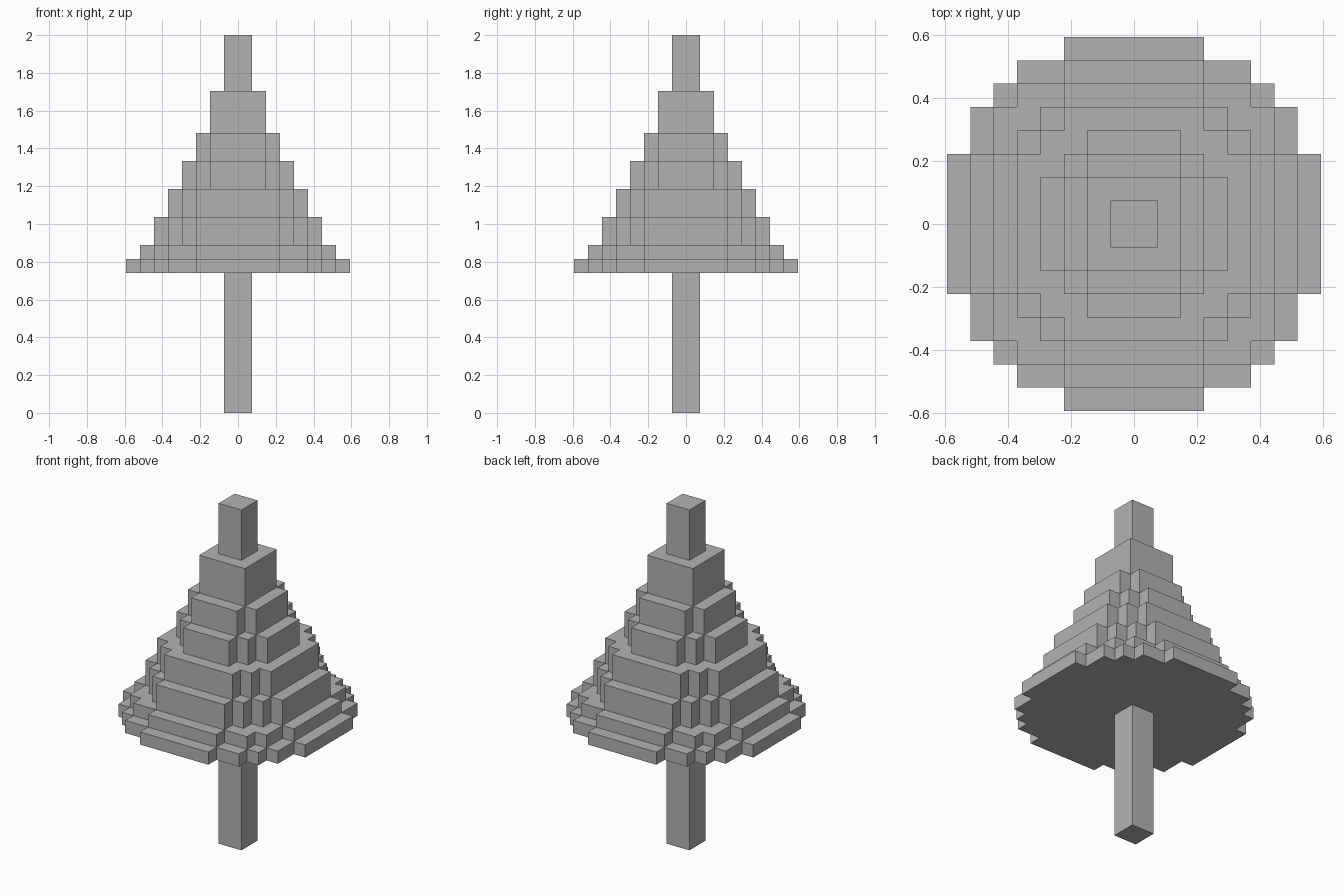
import bpy
import bmesh

cube = bpy.data.objects.get("Cube")
if cube:
    bpy.data.objects.remove(cube, do_unlink=True)

UNIT = 2 / 27  # edge length of one block

grey = bpy.data.materials.new("plain grey")
grey.use_nodes = True
colour = (0.45, 0.45, 0.45, 1)
grey.diffuse_color = colour
grey.node_tree.nodes["Principled BSDF"].inputs["Base Color"].default_value = colour


def block_disc(radius):
    """Stepped outline of a disc made of whole blocks, counter-clockwise."""
    limit = (radius + 0.2) ** 2
    widths = [sum((i + 0.5) ** 2 + (j + 0.5) ** 2 < limit for i in range(radius))
              for j in range(radius)] + [0]
    quarter = []
    for j in range(radius):
        here, above = widths[j], widths[j + 1]
        if here != above:
            quarter.append((here, j + 1))
            if above:
                quarter.append((above, j + 1))
    outline = []
    for turn in range(4):
        outline += quarter
        quarter = [(-y, x) for x, y in quarter]
    return outline


def tier(name, radius, bottom, top):
    """Extrude a block disc between two heights given in blocks."""
    bm = bmesh.new()
    base = bm.faces.new([bm.verts.new((x * UNIT, y * UNIT, bottom * UNIT))
                         for x, y in block_disc(radius)])
    raised = bmesh.ops.extrude_face_region(bm, geom=[base], use_keep_orig=True)
    verts = [v for v in raised["geom"] if isinstance(v, bmesh.types.BMVert)]
    bmesh.ops.translate(bm, verts=verts, vec=(0, 0, (top - bottom) * UNIT))
    bmesh.ops.recalc_face_normals(bm, faces=bm.faces)
    mesh = bpy.data.meshes.new(name)
    bm.to_mesh(mesh)
    bm.free()
    mesh.materials.append(grey)
    obj = bpy.data.objects.new(name, mesh)
    bpy.context.collection.objects.link(obj)


# Trunk below the foliage
tier("trunk", 1, 0, 10)

# Foliage tiers, each one block narrower than the one beneath
heights = [10, 11, 12, 14, 16, 18, 20, 23]
for n, radius in enumerate(range(8, 1, -1)):
    tier(f"foliage_tier_{n + 1}", radius, heights[n], heights[n + 1])

# Tip of the tree
tier("tree_tip", 1, 23, 27)
